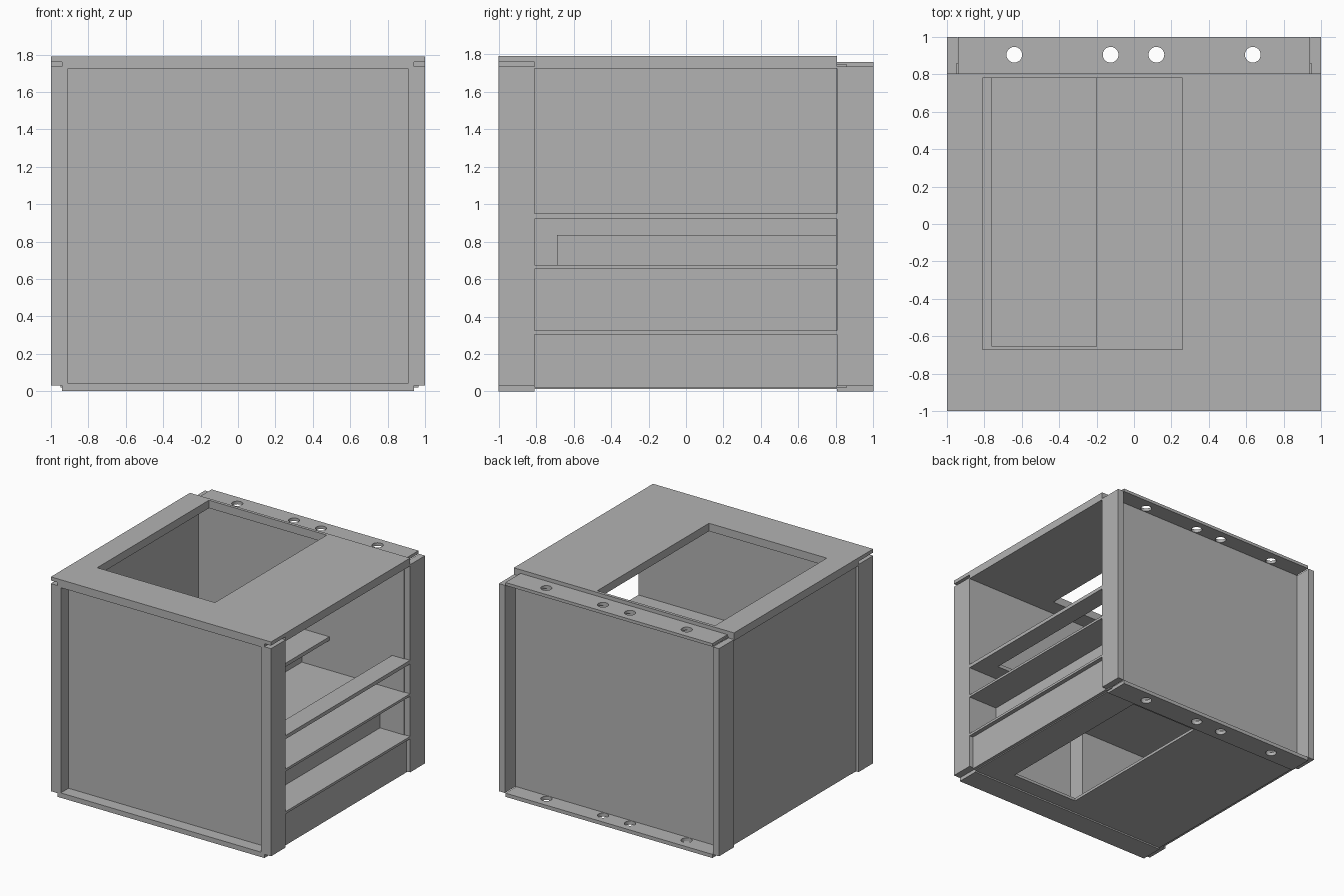
import bpy
from mathutils import Vector

cube = bpy.data.objects.get("Cube")
if cube:
    bpy.data.objects.remove(cube, do_unlink=True)

GREY = (0.45, 0.45, 0.45, 1.0)
mat = bpy.data.materials.new("plain grey")
mat.use_nodes = True
mat.diffuse_color = GREY
mat.node_tree.nodes["Principled BSDF"].inputs["Base Color"].default_value = GREY


def box(name, x, y, z):
    """Box from (min, max) ranges along each axis."""
    lo, hi = Vector((x[0], y[0], z[0])), Vector((x[1], y[1], z[1]))
    bpy.ops.mesh.primitive_cube_add(size=1, location=(lo + hi) / 2)
    ob = bpy.context.object
    ob.name = name
    ob.scale = hi - lo
    bpy.ops.object.transform_apply(location=False, rotation=False, scale=True)
    ob.data.materials.append(mat)
    return ob


def cut(ob, cutter):
    """Subtract the cutter and discard it."""
    mod = ob.modifiers.new("cut", 'BOOLEAN')
    mod.operation = 'DIFFERENCE'
    mod.solver = 'EXACT'
    mod.object = cutter
    bpy.context.view_layer.objects.active = ob
    bpy.ops.object.modifier_apply(modifier=mod.name)
    bpy.data.objects.remove(cutter, do_unlink=True)


def opening(ob, x, y, z=(-1, 3)):
    cut(ob, box("cutter", x, y, z))


FRONT, BACK = -0.81, 0.805      # depth of the inside
INNER = (FRONT, BACK)
LEG_Z = (0.03, 1.735)

# Corner posts
for side, s in (("left", 1), ("right", -1)):
    box(f"front_{side}_post", sorted((s * 0.91, s)), (-1, FRONT), LEG_Z)
    box(f"back_{side}_post", sorted((s * 0.945, s)), (BACK, 1), LEG_Z)

# Recessed walls; the left side stays open
box("front_panel", (-0.92, 0.92), (-0.9, FRONT), (0.02, 1.74))
box("back_panel", (-0.95, 0.95), (0.8, 0.86), (0.02, 1.745))
box("right_panel", (-0.975, -0.92), INNER, (0.03, 1.73))

# Thick top with a large opening and notched front corners
top = box("top_plate", (-1, 1), (-1, BACK), (1.725, 1.79))
opening(top, (-0.81, 0.26), (-0.67, 0.78))
for s in (1, -1):
    opening(top, sorted((s * 0.94, s * 1.2)), (-1.2, FRONT), (1.5, 1.76))

# Base plate with an opening, and its front rail
base = box("base_plate", (-0.94, 0.94), INNER, (0.012, 0.035))
opening(base, (0.04, 0.66), (-0.67, 0.78))
box("front_base_rail", (-0.94, 0.94), (-1, FRONT), (0, 0.04))

# Back strips with round holes
for name, z in (("top", (1.735, 1.76)), ("bottom", (0, 0.03))):
    strip = box(f"back_{name}_strip", (-0.94, 0.94), (BACK, 1), z)
    for x in (-0.64, -0.125, 0.12, 0.635):
        bpy.ops.mesh.primitive_cylinder_add(
            vertices=32, radius=0.042, depth=0.2, location=(x, 0.905, z[0]))
        cut(strip, bpy.context.object)

# Upper shelf with two openings that run to the back wall
shelf = box("upper_shelf", (-0.92, 1), INNER, (0.92, 0.95))
for x in ((-0.76, -0.2), (0.27, 0.84)):
    opening(shelf, x, (-0.655, 0.8))

# Middle shelf and the short divider standing on it
box("middle_shelf", (-0.92, 1), INNER, (0.655, 0.675))
box("shelf_divider", (0.0, 0.02), (-0.69, BACK), (0.675, 0.835))

# Lower shelf ledge between its inner wall and the outer skirt
box("lower_shelf", (0.73, 1), INNER, (0.305, 0.325))
box("lower_inner_wall", (0.71, 0.73), INNER, (0.035, 0.655))
box("lower_skirt", (0.94, 0.965), INNER, (0.02, 0.305))

# Partition inside the lower compartment
box("partition_front", (-0.92, -0.03), (-0.68, -0.66), (0.035, 0.655))
box("partition_end", (-0.05, -0.03), (FRONT, -0.68), (0.035, 0.655))
